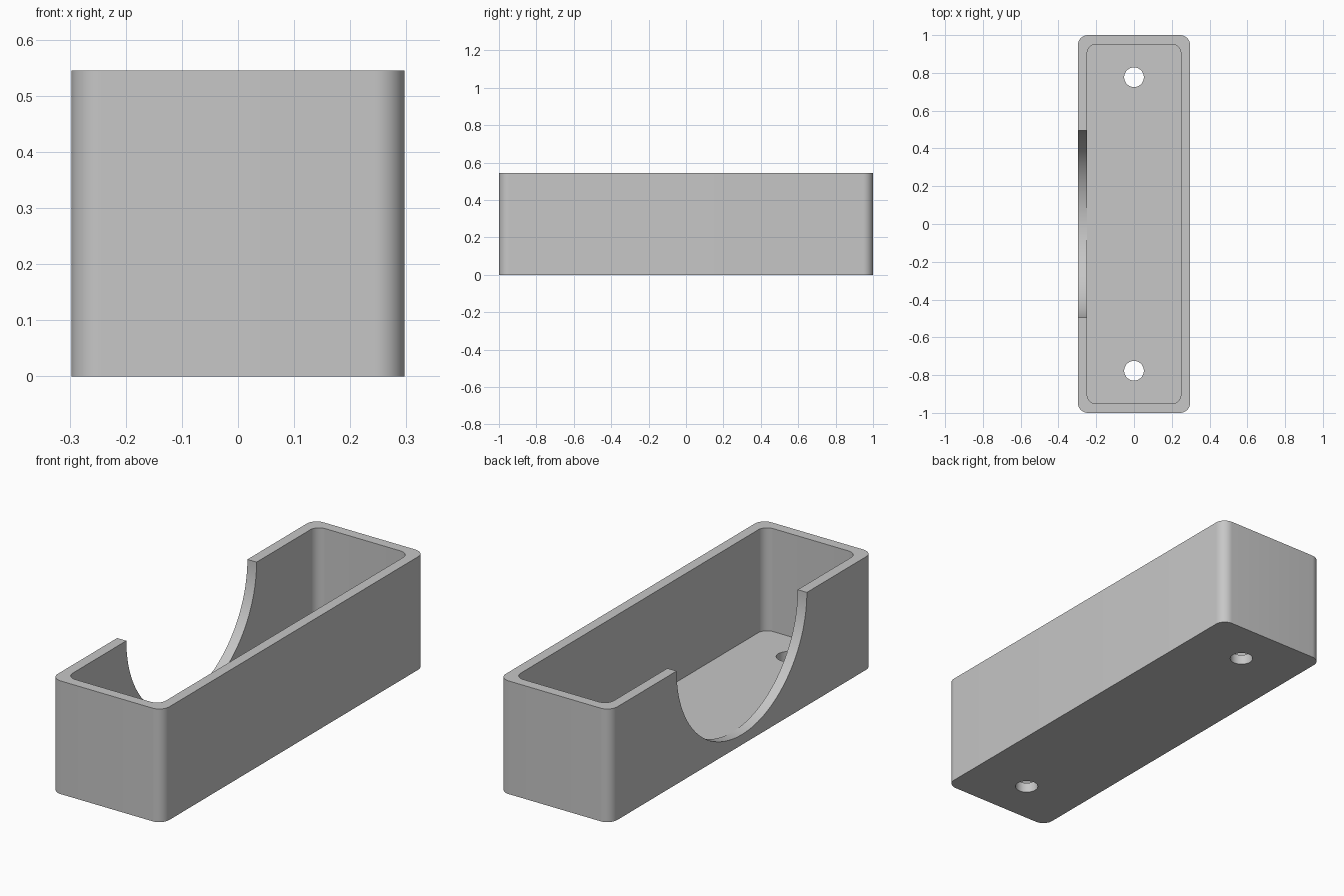
import bpy, bmesh, math

cube = bpy.data.objects.get("Cube")
if cube:
    bpy.data.objects.remove(cube, do_unlink=True)

LENGTH, WIDTH, HEIGHT = 2.0, 0.594, 0.545
WALL = 0.049
FLOOR = 0.049

grey = bpy.data.materials.new("light grey")
grey.use_nodes = True
colour = (0.57, 0.57, 0.57, 1)
grey.diffuse_color = colour
grey.node_tree.nodes["Principled BSDF"].inputs["Base Color"].default_value = colour


def make_object(name, bm):
    mesh = bpy.data.meshes.new(name)
    bmesh.ops.recalc_face_normals(bm, faces=bm.faces)
    bm.to_mesh(mesh)
    bm.free()
    mesh.materials.append(grey)
    obj = bpy.data.objects.new(name, mesh)
    bpy.context.collection.objects.link(obj)
    return obj


def extrude_outline(name, points, direction):
    bm = bmesh.new()
    face = bm.faces.new([bm.verts.new(p) for p in points])
    result = bmesh.ops.extrude_face_region(bm, geom=[face])
    verts = [v for v in result["geom"] if isinstance(v, bmesh.types.BMVert)]
    bmesh.ops.translate(bm, verts=verts, vec=direction)
    return make_object(name, bm)


def rounded_block(name, width, length, radius, bottom, top, steps=10):
    corners = [(1, 1), (-1, 1), (-1, -1), (1, -1)]
    points = []
    for i, (sx, sy) in enumerate(corners):
        for s in range(steps + 1):
            a = math.pi / 2 * (i + s / steps)
            points.append((sx * (width / 2 - radius) + radius * math.cos(a),
                           sy * (length / 2 - radius) + radius * math.sin(a), bottom))
    return extrude_outline(name, points, (0, 0, top - bottom))


def cut(target, cutter):
    cutter.hide_render = True
    mod = target.modifiers.new("cut", "BOOLEAN")
    mod.operation = "DIFFERENCE"
    mod.solver = "EXACT"
    mod.object = cutter
    bpy.context.view_layer.objects.active = target
    bpy.ops.object.modifier_apply(modifier=mod.name)
    bpy.data.objects.remove(cutter, do_unlink=True)


# Outer tray and its rounded hollow
tray = rounded_block("tray", WIDTH, LENGTH, 0.053, 0, HEIGHT)
cut(tray, rounded_block("hollow", WIDTH - 2 * WALL, LENGTH - 2 * WALL, 0.047,
                        FLOOR, HEIGHT + 0.2))

# Half-round opening in the right wall, just clearing the floor
radius = HEIGHT - FLOOR - 0.0004
arc = [math.pi * (1 + i / 64) for i in range(65)]
profile = [(-0.4, radius * math.cos(a), HEIGHT + radius * math.sin(a)) for a in arc]
profile += [(-0.4, radius, HEIGHT + 0.1), (-0.4, -radius, HEIGHT + 0.1)]
cut(tray, extrude_outline("opening", profile, (0.2, 0, 0)))

# Screw holes through the floor
for side in (-1, 1):
    ring = [math.tau * i / 48 for i in range(48)]
    points = [(0.052 * math.cos(a), side * 0.777 + 0.052 * math.sin(a), -0.1) for a in ring]
    cut(tray, extrude_outline("screw_hole", points, (0, 0, 0.3)))

# Smooth rounded walls, crisp rims
bpy.ops.object.select_all(action="DESELECT")
tray.select_set(True)
bpy.context.view_layer.objects.active = tray
bpy.ops.object.shade_smooth_by_angle(angle=math.radians(25))
